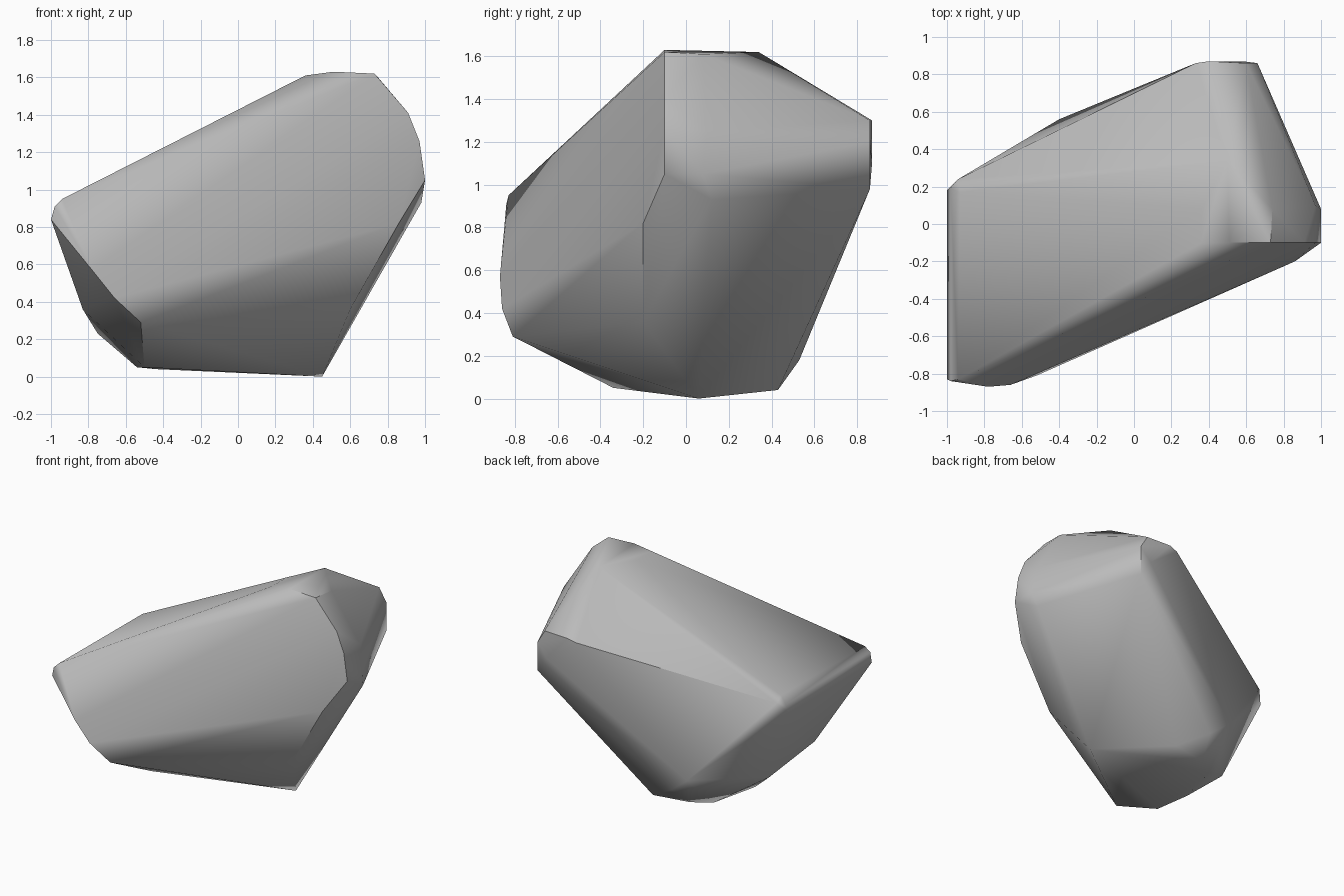
import bpy
import bmesh
import math

default_cube = bpy.data.objects.get("Cube")
if default_cube:
    bpy.data.objects.remove(default_cube, do_unlink=True)


def flat_material(name, value):
    material = bpy.data.materials.new(name)
    material.use_nodes = True
    colour = (value, value, value, 1)
    material.diffuse_color = colour
    shader = next(n for n in material.node_tree.nodes if n.type == "BSDF_PRINCIPLED")
    shader.inputs["Base Color"].default_value = colour
    return material


# Corners of each chipped plane of the boulder
foot_plane = [(.45, .06, 0), (-.02, .43, .04), (-.3, .38, .04),
              (-.44, .29, .04), (-.54, -.07, .05), (-.5, -.34, .05)]

lower_bulge = [(-.25, .53, .18), (-.4, .56, .3), (-.75, .06, .23),
               (-.83, -.38, .36), (.6, -.2, .36), (.7, .34, .62)]

front_plane = [(-.52, -.81, .29), (-.66, -.86, .42), (-.78, -.87, .57),
               (.86, -.2, .82), (1, -.1, 1.05), (.97, -.1, 1.26), (.91, -.1, 1.41)]

narrow_end = [(-1, -.83, .84), (-.98, -.84, .91), (-.94, -.83, .95),
              (-1, .18, .84), (-.98, .19, .9), (-.94, .24, .92), (-.93, .17, .95)]

crown = [(.36, -.1, 1.61), (.51, -.1, 1.63), (.73, -.1, 1.62),
         (.36, .08, 1.61), (.74, .08, 1.61), (.5, .34, 1.62)]

back_plane = [(.33, .86, 1.28), (.4, .87, 1.3), (.6, .86, 1.3),
              (.66, .86, 1.2), (.66, .86, .98), (.58, .87, 1.1)]

wide_end = [(1, .08, 1.05), (.98, .12, .93), (.97, .1, 1.25)]

# Wrap the planes in one convex skin and merge coplanar triangles
shell = bmesh.new()
for plane in (foot_plane, lower_bulge, front_plane, narrow_end, crown, back_plane, wide_end):
    for corner in plane:
        shell.verts.new(corner)
hull = bmesh.ops.convex_hull(shell, input=shell.verts)
inside = {item for item in hull["geom_interior"] if isinstance(item, bmesh.types.BMVert)}
bmesh.ops.delete(shell, geom=list(inside), context="VERTS")
bmesh.ops.dissolve_limit(shell, angle_limit=math.radians(3),
                         verts=shell.verts, edges=shell.edges)
bmesh.ops.recalc_face_normals(shell, faces=shell.faces)

mesh = bpy.data.meshes.new("boulder")
shell.to_mesh(mesh)
shell.free()
mesh.materials.append(flat_material("stone grey", .5))
boulder = bpy.data.objects.new("boulder", mesh)
bpy.context.collection.objects.link(boulder)

# Soft worn edges, with the strongest breaks left crisp
bpy.ops.object.select_all(action="DESELECT")
boulder.select_set(True)
bpy.context.view_layer.objects.active = boulder
bpy.ops.object.shade_smooth_by_angle(angle=math.radians(42))
weighted = boulder.modifiers.new("worn edges", "WEIGHTED_NORMAL")
weighted.keep_sharp = True
